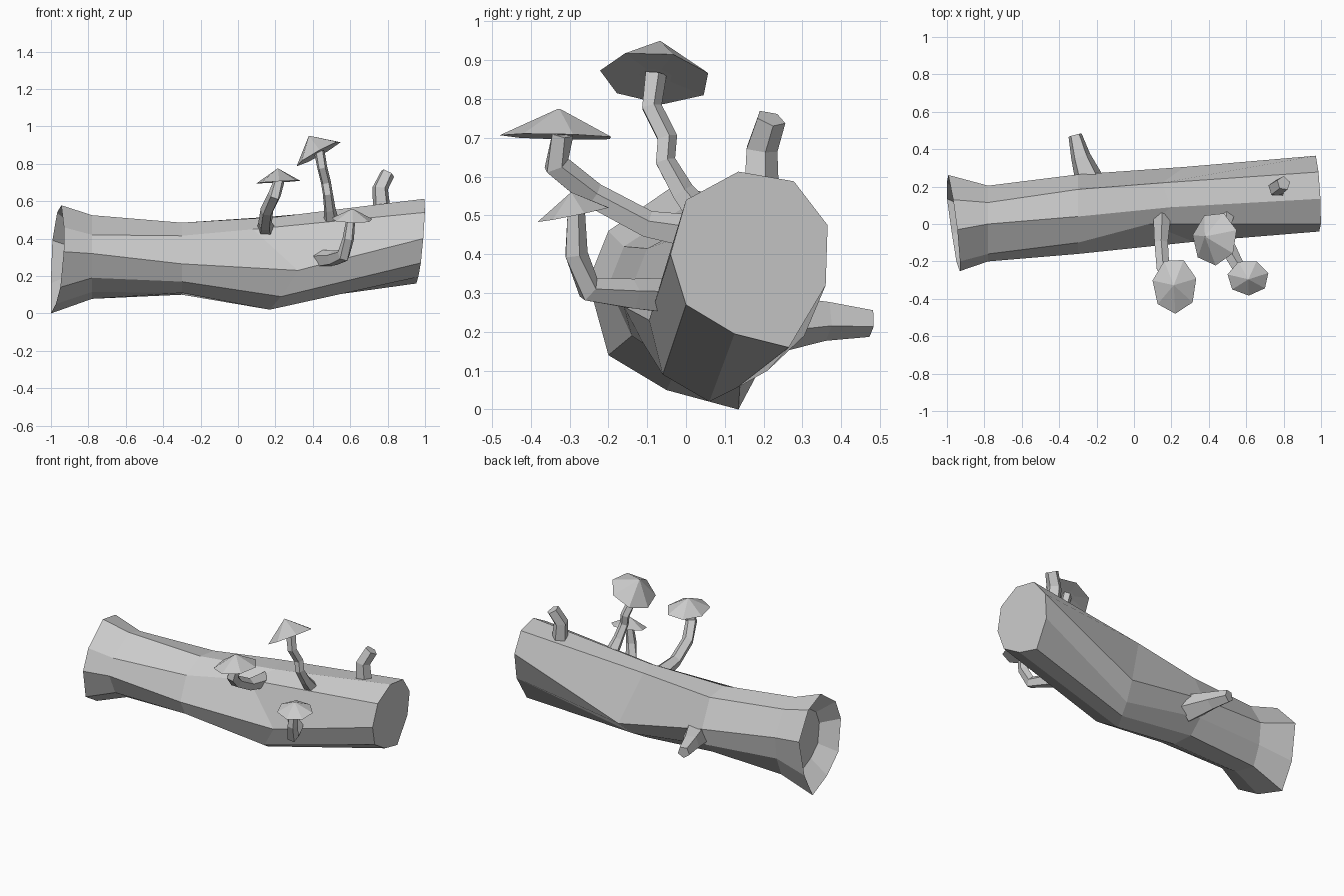
import bpy, bmesh
from math import cos, sin, tau
from mathutils import Vector

if "Cube" in bpy.data.objects:
    bpy.data.objects.remove(bpy.data.objects["Cube"])


def finish(name, bm):
    bmesh.ops.recalc_face_normals(bm, faces=bm.faces)
    me = bpy.data.meshes.new(name)
    bm.to_mesh(me)
    bm.free()
    ob = bpy.data.objects.new(name, me)
    bpy.context.collection.objects.link(ob)
    return ob


def skin(name, rings):
    """Join rings of points with quads and close both ends."""
    bm = bmesh.new()
    loops = [[bm.verts.new(p) for p in r] for r in rings]
    n = len(loops[0])
    for a, b in zip(loops, loops[1:]):
        for i in range(n):
            j = (i + 1) % n
            bm.faces.new((a[i], a[j], b[j], b[i]))
    bm.faces.new(loops[0])
    bm.faces.new(loops[-1])
    return finish(name, bm)


def circle(centre, axis, r, n, turn=0.0, side=Vector((1, 0.01, 0))):
    axis = Vector(axis).normalized()
    u = (side - axis * side.dot(axis)).normalized()
    v = axis.cross(u)
    return [Vector(centre) + r * (cos(turn + tau * i / n) * u + sin(turn + tau * i / n) * v)
            for i in range(n)]


def tube(name, path, n=5):
    """Bent tapering tube; path holds (x, y, z, radius)."""
    pts = [Vector(p[:3]) for p in path]
    rings = []
    for i, p in enumerate(path):
        axis = pts[min(i + 1, len(pts) - 1)] - pts[max(i - 1, 0)]
        rings.append(circle(pts[i], axis, p[3], n, 0.3))
    return skin(name, rings)


def cap(name, centre, axis, r, height, stretch_y=1.0):
    """Faceted pointed mushroom cap with a sharp rim and flat underside."""
    axis = Vector(axis).normalized()
    c = Vector(centre)
    rings = [circle(c + axis * h, axis, q, 7, 0.25)
             for h, q in ((0.004, r * 0.3), (0.0, r), (height, 0.002))]
    for ring in rings:
        for p in ring:
            p.y = c.y + (p.y - c.y) * stretch_y
    return skin(name, rings)


# Log: nine-sided cross-sections (y, z) from left to right
left = [(-.2, .46), (-.03, .578), (.13, .54), (.262, .39), (.22, .16),
        (.135, 0), (-.05, .05), (-.2, .14), (-.252, .33)]
flare = [(-.16, .42), (0, .525), (.115, .49), (.205, .34), (.19, .2),
         (.14, .078), (-.02, .115), (-.14, .19), (-.2, .32)]
waist = [(-.1, .415), (.04, .485), (.185, .465), (.265, .29), (.235, .18),
         (.15, .1), (0, .11), (-.11, .17), (-.16, .265)]
belly = [(0, .45), (.09, .515), (.22, .515), (.305, .19), (.21, .1),
         (.13, .055), (.06, .02), (-.06, .09), (-.095, .23)]
right = [(0, .54), (.135, .613), (.278, .588), (.365, .475), (.36, .32),
         (.265, .16), (.125, .195), (0, .27), (-.04, .4)]
belly_x = (.08, .2, .15, .27, .23, .2, .17, .23, .32)

rings = [[Vector((-.965 - .125 * y + .06 * (z - .3), y, z)) for y, z in left]]
mid = sum(rings[0], Vector()) / 9
hollow = [mid + (p - mid) * .62 + Vector((.1, 0, 0)) for p in rings[0]]
rings.insert(0, hollow)
for x, ring in ((-.78, flare), (-.3, waist)):
    rings.append([Vector((x, y, z)) for y, z in ring])
rings.append([Vector((x, y, z)) for x, (y, z) in zip(belly_x, belly)])
rings.append([Vector((.99 - .06 * (y - .1) + .08 * (z - .5), y, z)) for y, z in right])
skin("hollow_log", rings)

# Broken branch stubs
tube("top_stub", [(.77, .19, .54, .05), (.76, .192, .67, .044), (.80, .218, .75, .04)])
tube("back_stub", [(-.23, .21, .225, .085), (-.285, .36, .232, .055), (-.315, .475, .225, .038)])

# Mushrooms: curved stem and pointed cap
tube("left_mushroom_stem", [(.15, .05, .45, .05), (.145, -.1, .475, .038),
                            (.155, -.24, .55, .036), (.195, -.335, .63, .036),
                            (.22, -.32, .71, .03)])
cap("left_mushroom_cap", (.217, -.33, .703), (-.06, .03, 1), .12, .072, 1.25)

tube("tall_mushroom_stem", [(.5, .06, .47, .045), (.49, -.01, .56, .032),
                            (.48, -.055, .64, .028), (.47, -.05, .7, .028),
                            (.45, -.09, .78, .028), (.435, -.08, .865, .03)])
cap("tall_mushroom_cap", (.432, -.078, .855), (-.48, .1, .86), .138, .108, 1.05)

tube("right_mushroom_stem", [(.44, -.04, .29, .05), (.51, -.14, .295, .042),
                             (.565, -.25, .31, .036), (.59, -.285, .40, .032),
                             (.603, -.285, .505, .025)])
cap("right_mushroom_cap", (.61, -.287, .503), (.03, -.18, 1), .112, .057, .87)
